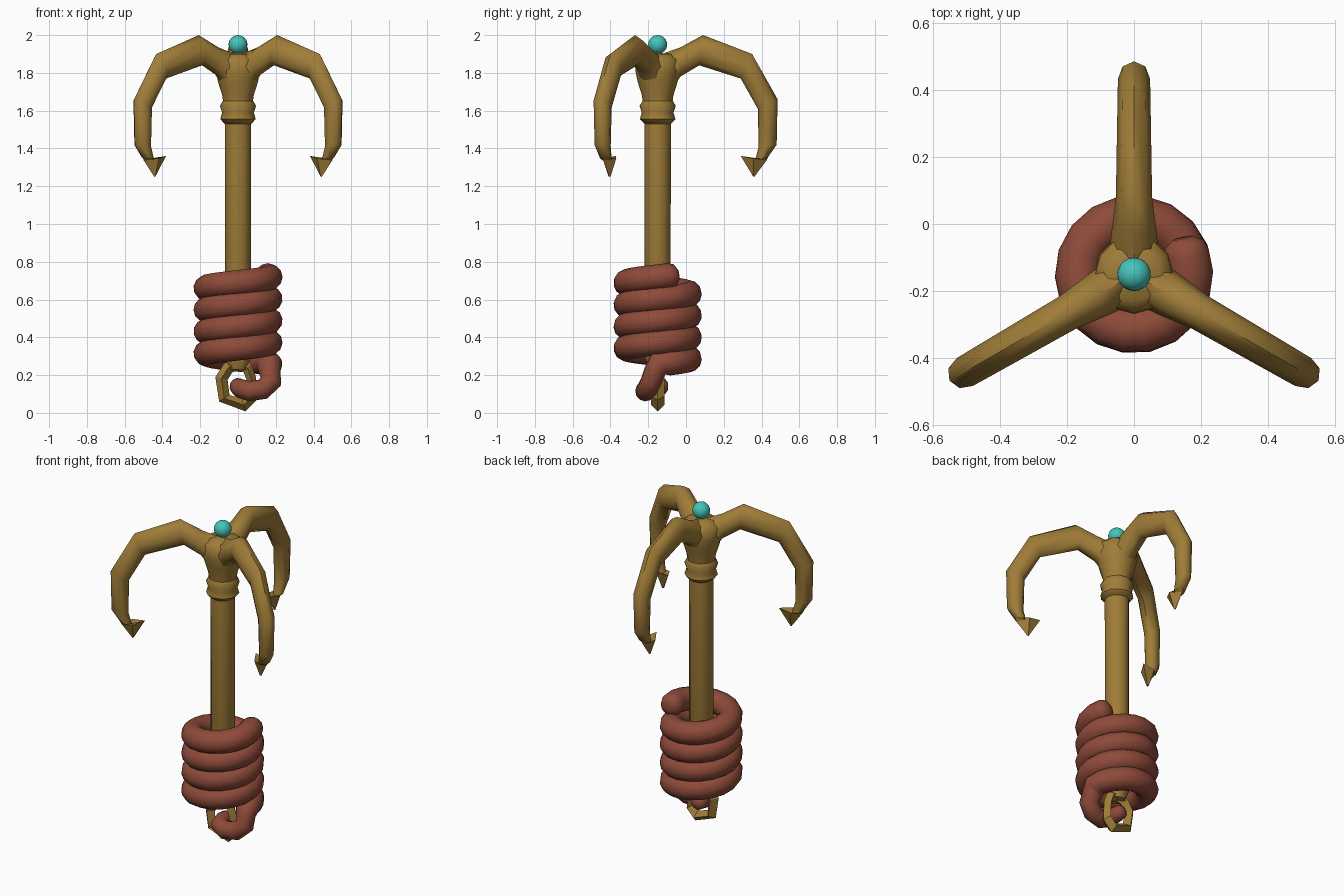
import bpy, bmesh, math
from mathutils import Vector

if "Cube" in bpy.data.objects:
    bpy.data.objects.remove(bpy.data.objects["Cube"])

AX = Vector((0, -0.15, 0))          # centre line of the shaft


def material(name, col):
    m = bpy.data.materials.new(name)
    m.diffuse_color = (*col, 1)
    m.use_nodes = True
    m.node_tree.nodes["Principled BSDF"].inputs["Base Color"].default_value = m.diffuse_color
    return m


gold = material("old_gold", (0.35, 0.205, 0.04))
red = material("rope_red", (0.27, 0.07, 0.042))
teal = material("teal", (0.06, 0.55, 0.49))


def finish(name, bm, mat, angle=50):
    bmesh.ops.remove_doubles(bm, verts=bm.verts, dist=0.0005)
    bmesh.ops.recalc_face_normals(bm, faces=bm.faces)
    me = bpy.data.meshes.new(name)
    bm.to_mesh(me)
    bm.free()
    me.materials.append(mat)
    ob = bpy.data.objects.new(name, me)
    bpy.context.collection.objects.link(ob)
    bpy.ops.object.select_all(action='DESELECT')
    ob.select_set(True)
    bpy.context.view_layer.objects.active = ob
    bpy.ops.object.shade_smooth_by_angle(angle=math.radians(angle))
    return ob


def skin(bm, rings, closed=False):
    """Join equal rings of points with quads, capping open ends."""
    vs = [[bm.verts.new(p) for p in r] for r in rings]
    n = len(vs[0])
    pairs = list(zip(vs, vs[1:])) + ([(vs[-1], vs[0])] if closed else [])
    for a, b in pairs:
        for i in range(n):
            j = (i + 1) % n
            bm.faces.new((a[i], a[j], b[j], b[i]))
    if not closed:
        bm.faces.new(vs[0])
        bm.faces.new(vs[-1])


def lathe(name, profile, mat, n=12):
    bm = bmesh.new()
    skin(bm, [[AX + Vector((r * math.cos(math.tau * i / n), r * math.sin(math.tau * i / n), z))
               for i in range(n)] for r, z in profile])
    return finish(name, bm, mat)


# shaft, collar and flared head
lathe("shaft", [(0.045, 0.23), (0.068, 0.29), (0.07, 1.58)], gold)
lathe("collar", [(0.07, 1.53), (0.094, 1.555), (0.084, 1.59), (0.096, 1.625), (0.078, 1.655)], gold)
lathe("head", [(0.076, 1.62), (0.083, 1.68), (0.105, 1.75), (0.118, 1.81), (0.115, 1.87),
               (0.08, 1.90), (0.01, 1.905)], gold)

# three hooked arms: outer (r, z), inner (r, z), half width
SECTIONS = [(0.02, 1.90, 0.04, 1.66, 0.075), (0.12, 1.935, 0.12, 1.78, 0.068),
            (0.24, 2.0, 0.22, 1.84, 0.054), (0.50, 1.90, 0.44, 1.77, 0.050),
            (0.635, 1.66, 0.53, 1.61, 0.048), (0.63, 1.42, 0.535, 1.41, 0.042),
            (0.585, 1.355, 0.515, 1.335, 0.032)]
BARB = [(0.585, 1.355, 0.515, 1.335, 0.032), (0.575, 1.335, 0.44, 1.36, 0.040),
        (0.512, 1.25, 0.505, 1.252, 0.006)]


def arm(name, deg, sections, n=8, angle=50):
    d = Vector((math.cos(math.radians(deg)), math.sin(math.radians(deg)), 0))
    side, up = Vector((-d.y, d.x, 0)), Vector((0, 0, 1))
    rings = []
    for ro, zo, ri, zi, w in sections:
        o, i = AX + d * ro + up * zo, AX + d * ri + up * zi
        rings.append([(o + i) / 2 + (o - i) / 2 * math.cos(math.tau * k / n)
                      + side * w * math.sin(math.tau * k / n) for k in range(n)])
    bm = bmesh.new()
    skin(bm, rings)
    finish(name, bm, gold, angle)


for k, deg in enumerate((90, 210, 330)):
    arm(f"arm_{k + 1}", deg, SECTIONS)
    arm(f"barb_{k + 1}", deg, BARB, 4, 20)

# angular eye ring under the shaft: outer (x, z), inner (x, z)
EYE = [(0.0, 0.31, 0.0, 0.225), (-0.075, 0.26, -0.03, 0.215), (-0.12, 0.19, -0.055, 0.175),
       (-0.10, 0.06, -0.045, 0.095), (0.04, 0.008, 0.02, 0.075), (0.10, 0.07, 0.05, 0.105),
       (0.095, 0.19, 0.045, 0.175), (0.07, 0.26, 0.03, 0.215)]
bm = bmesh.new()
skin(bm, [[AX + Vector((xo, 0, zo)), AX + Vector(((xo + xi) / 2, 0.035, (zo + zi) / 2)),
           AX + Vector((xi, 0, zi)), AX + Vector(((xo + xi) / 2, -0.035, (zo + zi) / 2))]
          for xo, zo, xi, zi in EYE], closed=True)
finish("eye_ring", bm, gold, 25)

# gem on top
bm = bmesh.new()
bmesh.ops.create_uvsphere(bm, u_segments=20, v_segments=12, radius=0.05)
bmesh.ops.translate(bm, verts=bm.verts, vec=AX + Vector((0, 0, 1.95)))
finish("gem", bm, teal)

# rope: coil going down clockwise, then a tail knotted through the eye
path = []
STEPS, TURNS = 18, 4
for s in range(int(STEPS * TURNS) + 2):
    t = s / STEPS
    a = math.radians(22) - math.tau * t
    path.append((AX + Vector((0.168 * math.cos(a), 0.168 * math.sin(a), 0.725 - 0.115 * t)), 0.068))
first, second = path[0][0], path[1][0]
path.insert(0, (first + (first - second) * 0.5, 0.058))
path.insert(0, (first + (first - second) * 0.8, 0.03))
path += [(Vector(p), r) for p, r in (
    ((0.168, -0.165, 0.22), 0.058), ((0.175, -0.185, 0.165), 0.056), ((0.13, -0.205, 0.125), 0.055),
    ((0.06, -0.215, 0.115), 0.054), ((0.01, -0.20, 0.13), 0.050), ((0.0, -0.15, 0.14), 0.045),
    ((0.0, -0.11, 0.14), 0.040), ((0.0, -0.095, 0.14), 0.02))]
cu = bpy.data.curves.new("rope_path", 'CURVE')
cu.dimensions = '3D'
cu.bevel_depth = 1.0
cu.bevel_resolution = 4
cu.use_fill_caps = True
sp = cu.splines.new('POLY')
sp.points.add(len(path) - 1)
for pt, (p, r) in zip(sp.points, path):
    pt.co = (*p, 1)
    pt.radius = r
tmp = bpy.data.objects.new("rope_path", cu)
bpy.context.collection.objects.link(tmp)
bpy.context.view_layer.update()
me = bpy.data.meshes.new_from_object(tmp.evaluated_get(bpy.context.evaluated_depsgraph_get()))
bm = bmesh.new()
bm.from_mesh(me)
bpy.data.objects.remove(tmp)
finish("rope", bm, red, 60)
